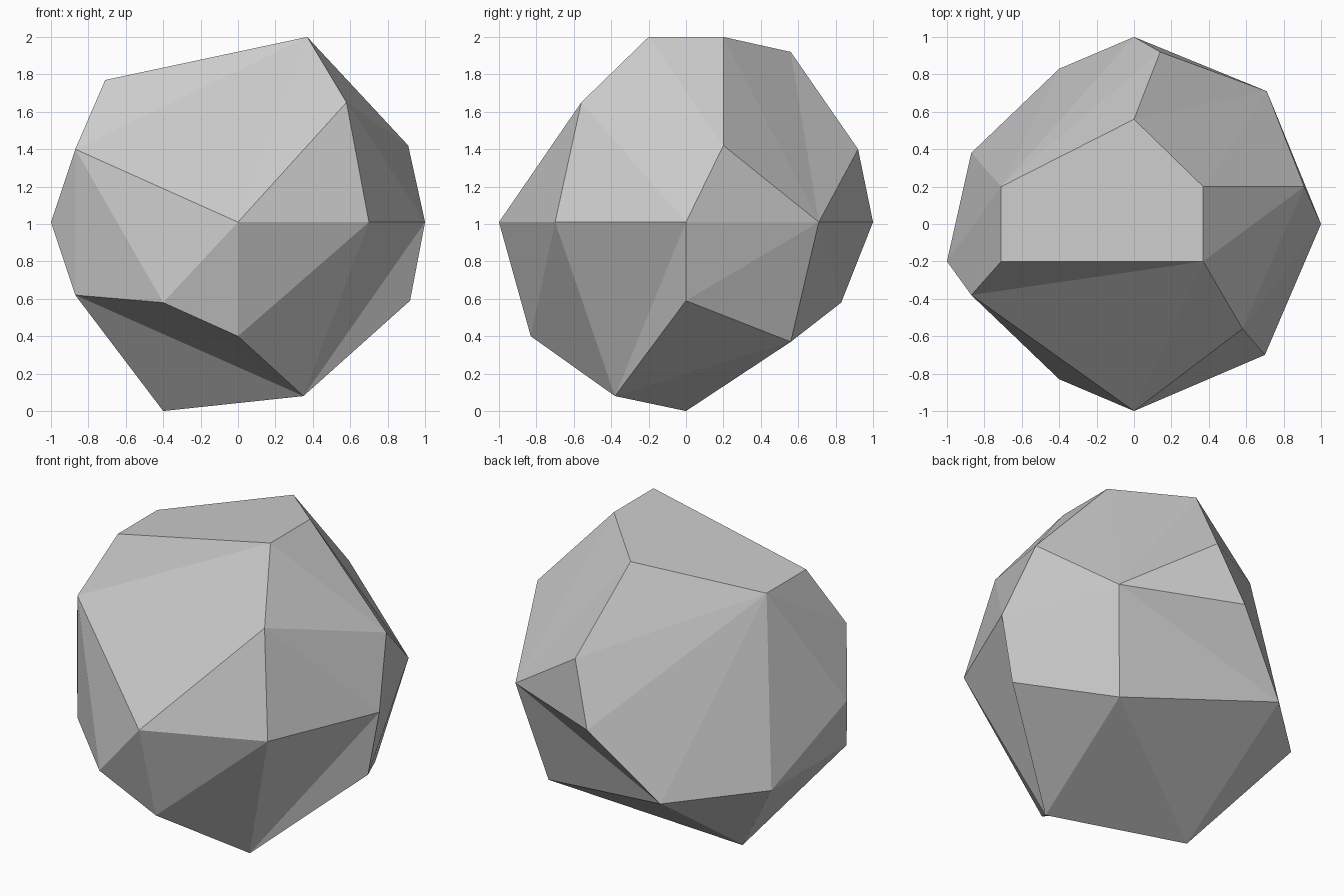
import bpy, bmesh

if "Cube" in bpy.data.objects:
    bpy.data.objects.remove(bpy.data.objects["Cube"])

# Corner points of the faceted boulder, grouped by height band
top = [(0.37, -0.2, 2), (0.37, 0.2, 2), (0, 0.56, 1.92),
       (-0.71, 0.2, 1.77), (-0.71, -0.2, 1.77)]                    # 0-4
shoulder = [(0.58, -0.56, 1.65), (0.91, 0.2, 1.42),
            (0.14, 0.92, 1.40), (-0.87, -0.38, 1.40)]              # 5-8
waist = [(x, y, 1.01) for x, y in
         [(0, -1), (0.7, -0.7), (1, 0), (0.71, 0.71), (0, 1), (-1, -0.2)]]  # 9-14
flank = [(-0.87, -0.38, 0.62), (-0.87, 0.38, 0.62), (-0.4, -0.83, 0.58),
         (-0.4, 0.83, 0.58), (0.92, 0, 0.59)]                      # 15-19
base = [(0, -0.83, 0.40), (0.58, 0.56, 0.37),
        (0.35, -0.38, 0.08), (-0.4, 0, 0)]                         # 20-23

# Wrap the corners in a convex skin
bm = bmesh.new()
v = [bm.verts.new(p) for p in top + shoulder + waist + flank + base]
bmesh.ops.convex_hull(bm, input=v)


def recut(*tris):
    """Replace the hull facets spanning these corners with chosen triangles."""
    patch = {v[i] for t in tris for i in t}
    old = [f for f in bm.faces if set(f.verts) <= patch]
    bmesh.ops.delete(bm, geom=old, context='FACES_ONLY')
    for e in [e for e in bm.edges if not e.link_faces]:
        bm.edges.remove(e)
    for t in tris:
        bm.faces.new([v[i] for i in t])


recut((15, 23, 22), (15, 17, 22), (17, 20, 22))   # front undercut
recut((10, 11, 22), (11, 19, 22))                 # right undercut
recut((12, 13, 18), (12, 18, 21))                 # back undercut
recut((12, 6, 1), (12, 1, 2), (12, 2, 7))         # back right slope
recut((0, 4, 8), (0, 8, 9), (0, 9, 5))            # front slope
bmesh.ops.recalc_face_normals(bm, faces=bm.faces)

mesh = bpy.data.meshes.new("boulder")
bm.to_mesh(mesh)
bm.free()
boulder = bpy.data.objects.new("boulder", mesh)
bpy.context.collection.objects.link(boulder)
